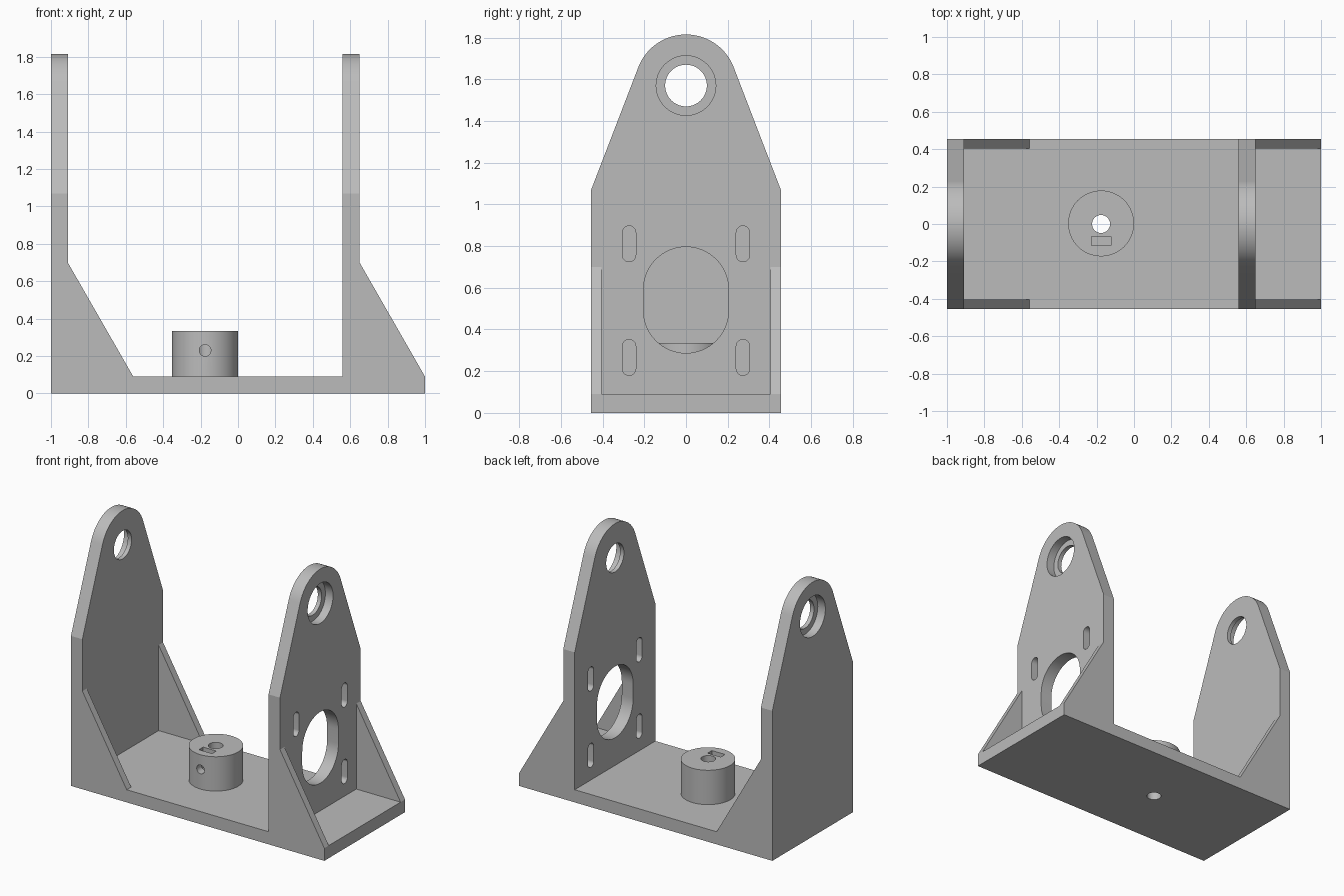
import bpy, bmesh
from math import pi, sin, cos, atan2, acos, hypot
from mathutils import Matrix, Vector

if "Cube" in bpy.data.objects:
    bpy.data.objects.remove(bpy.data.objects["Cube"], do_unlink=True)

grey = bpy.data.materials.new("plain grey")
grey.use_nodes = True
colour = (0.50, 0.50, 0.50, 1)
grey.diffuse_color = colour
grey.node_tree.nodes["Principled BSDF"].inputs["Base Color"].default_value = colour

# Main dimensions
HALF_W, BASE_T, WALL_T, GUSSET_T = 0.455, 0.09, 0.09, 0.05
SHOULDER_Z, EYE_Z, EYE_R = 1.07, 1.57, 0.245
HUB_X, HUB_R, HUB_TOP = -0.176, 0.176, 0.335


def prism(name, points, axis, start, end):
    """Extrude a 2D outline along an axis: (y,z) on X, (x,z) on Y, (x,y) on Z."""
    place = {"X": lambda a, b: (start, a, b),
             "Y": lambda a, b: (a, start, b),
             "Z": lambda a, b: (a, b, start)}[axis]
    step = Vector([(end - start) * (axis == k) for k in "XYZ"])
    bm = bmesh.new()
    face = bm.faces.new([bm.verts.new(place(a, b)) for a, b in points])
    out = bmesh.ops.extrude_face_region(bm, geom=[face])
    bmesh.ops.translate(bm, vec=step,
                        verts=[v for v in out["geom"] if isinstance(v, bmesh.types.BMVert)])
    bmesh.ops.recalc_face_normals(bm, faces=bm.faces)
    mesh = bpy.data.meshes.new(name)
    bm.to_mesh(mesh)
    bm.free()
    mesh.materials.append(grey)
    obj = bpy.data.objects.new(name, mesh)
    bpy.context.collection.objects.link(obj)
    return obj


def arc(cx, cy, r, a0, a1, n=32):
    return [(cx + r * cos(a0 + (a1 - a0) * i / n), cy + r * sin(a0 + (a1 - a0) * i / n))
            for i in range(n + 1)]


def circle(cx, cy, r):
    return arc(cx, cy, r, 0, 2 * pi, 64)[:-1]


def box(x0, x1, y0, y1):
    return [(x0, y0), (x1, y0), (x1, y1), (x0, y1)]


def stadium(cy, z0, z1, r):
    return arc(cy, z1 - r, r, 0, pi) + arc(cy, z0 + r, r, pi, 2 * pi)


def cut(obj, cutters):
    """Subtract the cutters, then remove them."""
    bpy.context.view_layer.objects.active = obj
    for c in cutters:
        c.hide_render = True
        mod = obj.modifiers.new("hole", "BOOLEAN")
        mod.operation, mod.solver, mod.object = "DIFFERENCE", "EXACT", c
        bpy.ops.object.modifier_apply(modifier=mod.name)
        bpy.data.objects.remove(c, do_unlink=True)


def smooth(obj):
    bpy.ops.object.select_all(action="DESELECT")
    obj.select_set(True)
    bpy.context.view_layer.objects.active = obj
    bpy.ops.object.shade_smooth_by_angle(angle=0.3)


# Side wall outline: straight sides, then tangents up to a round eye
rise = SHOULDER_Z - EYE_Z
tangent = atan2(rise, HALF_W) + acos(EYE_R / hypot(HALF_W, rise))
wall_outline = ([(-HALF_W, BASE_T), (HALF_W, BASE_T), (HALF_W, SHOULDER_Z)]
                + arc(0, EYE_Z, EYE_R, tangent, pi - tangent, 48)
                + [(-HALF_W, SHOULDER_Z)])


def side_wall(name, x0, outward):
    """Upright wall with a pivot hole, counterbored on its outer face."""
    x1 = x0 + WALL_T
    wall = prism(name, wall_outline, "X", x0, x1)
    outer = x1 if outward > 0 else x0
    cut(wall, [prism("cutter", circle(0, EYE_Z, 0.10), "X", x0 - 0.1, x1 + 0.1),
               prism("cutter", circle(0, EYE_Z, 0.143), "X",
                     outer - outward * 0.06, outer + outward * 0.1)])
    return wall


# Base plate with the bore running through
base = prism("base_plate", box(-1, 1, -HALF_W, HALF_W), "Z", 0, BASE_T)
cut(base, [prism("cutter", circle(HUB_X, 0, 0.048), "Z", -0.1, 0.2)])
smooth(base)

# Plain wall
smooth(side_wall("right_wall", -1, -1))

# Motor wall: large oval opening and four adjustment slots
MOTOR_X = 0.56
motor_wall = side_wall("left_motor_wall", MOTOR_X, 1)
openings = [stadium(0, 0.287, 0.796, 0.204)]
openings += [stadium(s * 0.273, z, z + 0.172, 0.032) for s in (-1, 1) for z in (0.18, 0.725)]
cut(motor_wall, [prism("cutter", o, "X", MOTOR_X - 0.1, MOTOR_X + 0.2) for o in openings])
smooth(motor_wall)

# Triangular gussets on the +x face of both walls
for side, x in (("right", -1 + WALL_T), ("left", MOTOR_X + WALL_T)):
    for end, s in (("front", -1), ("back", 1)):
        prism(f"{side}_{end}_gusset", [(x, BASE_T), (x + 0.35, BASE_T), (x, 0.70)],
              "Y", s * HALF_W, s * (HALF_W - GUSSET_T))

# Shaft hub with bore, nut pocket and set screw hole
hub = prism("shaft_hub", circle(HUB_X, 0.003, HUB_R), "Z", BASE_T, HUB_TOP)
cut(hub, [prism("cutter", circle(HUB_X, 0, 0.048), "Z", 0, 0.5),
          prism("cutter", box(HUB_X - 0.052, HUB_X + 0.052, -0.115, -0.067), "Z", 0.17, 0.5),
          prism("cutter", circle(HUB_X, 0.23, 0.031), "Y", -0.3, 0)])
smooth(hub)
